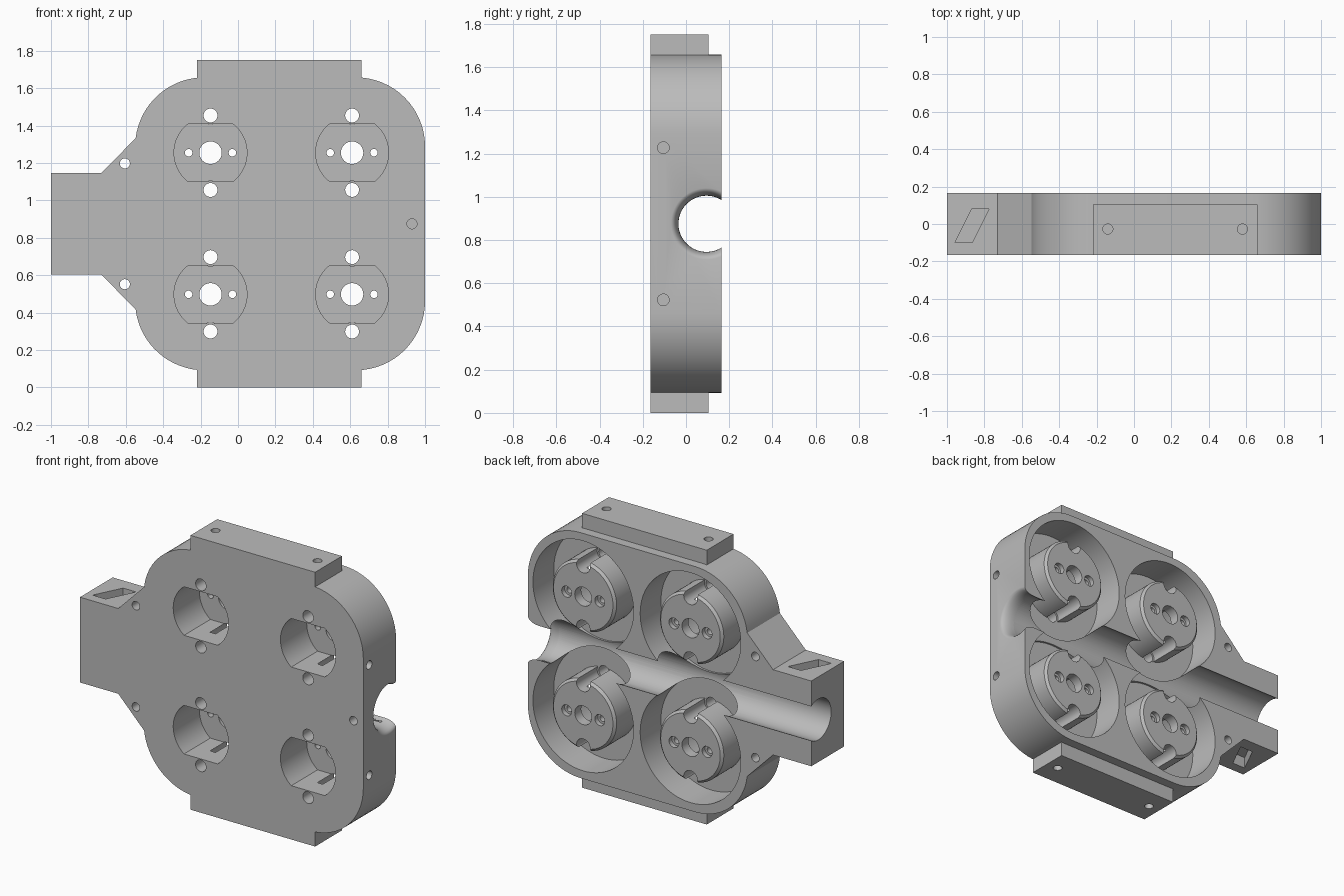
import bpy, bmesh
from math import cos, sin, pi, radians
from mathutils import Matrix, Vector

if "Cube" in bpy.data.objects:
    bpy.data.objects.remove(bpy.data.objects["Cube"], do_unlink=True)

FRONT, BACK, FLOOR = -0.165, 0.165, -0.045
MID_Z = 0.875
HUB_X, HUB_Z = (-0.147, 0.61), (0.498, 1.255)

grey = bpy.data.materials.new("plain_grey")
grey.use_nodes = True
grey.diffuse_color = (0.5, 0.5, 0.5, 1)
grey.node_tree.nodes["Principled BSDF"].inputs["Base Color"].default_value = (0.5, 0.5, 0.5, 1)


def finish(bm, name):
    bmesh.ops.recalc_face_normals(bm, faces=bm.faces)
    mesh = bpy.data.meshes.new(name)
    bm.to_mesh(mesh)
    bm.free()
    mesh.materials.append(grey)
    obj = bpy.data.objects.new(name, mesh)
    bpy.context.collection.objects.link(obj)
    return obj


def prism(name, points, start, end, axis="y"):
    """Extrude an (x, z) outline along y, or an (x, y) outline along z."""
    place = (lambda a, b: (a, start, b)) if axis == "y" else (lambda a, b: (a, b, start))
    bm = bmesh.new()
    face = bm.faces.new([bm.verts.new(place(a, b)) for a, b in points])
    new = bmesh.ops.extrude_face_region(bm, geom=[face])["geom"]
    d = end - start
    move = (0, d, 0) if axis == "y" else (0, 0, d)
    bmesh.ops.translate(bm, vec=move, verts=[v for v in new if isinstance(v, bmesh.types.BMVert)])
    return finish(bm, name)


def rod(name, start, end, radius, segments=32):
    """Cylinder between two points."""
    start, end = Vector(start), Vector(end)
    axis = end - start
    turn = axis.to_track_quat("Z", "Y").to_matrix().to_4x4()
    bm = bmesh.new()
    bmesh.ops.create_cone(bm, cap_ends=True, segments=segments, radius1=radius, radius2=radius,
                          depth=axis.length, matrix=Matrix.Translation((start + end) / 2) @ turn)
    return finish(bm, name)


def lathe(name, profile, centre, axis, segments=72):
    """Revolve a closed (radius, distance) profile about the x or y axis."""
    bm = bmesh.new()
    rings = []
    for i in range(segments):
        c, s = cos(2 * pi * i / segments), sin(2 * pi * i / segments)
        rings.append([bm.verts.new(Vector(centre) + Vector(
            (r * c, d, r * s) if axis == "y" else (d, r * c, r * s))) for r, d in profile])
    n = len(profile)
    for i in range(segments):
        a, b = rings[i], rings[(i + 1) % segments]
        for j in range(n):
            k = (j + 1) % n
            bm.faces.new((a[j], a[k], b[k], b[j]))
    return finish(bm, name)


def arc(cx, cz, radius, start, end, steps=16):
    angles = [radians(start + (end - start) * i / steps) for i in range(steps + 1)]
    return [(cx + radius * cos(a), cz + radius * sin(a)) for a in angles]


def combine(body, tool, operation="DIFFERENCE"):
    mod = body.modifiers.new("shape", "BOOLEAN")
    mod.operation, mod.solver, mod.object = operation, "EXACT", tool
    bpy.ops.object.select_all(action="DESELECT")
    bpy.context.view_layer.objects.active = body
    body.select_set(True)
    bpy.ops.object.modifier_apply(modifier=mod.name)
    bpy.data.objects.remove(tool, do_unlink=True)


# Rounded housing with its neck
R, left, right, low, high = 0.37, -0.55, 1.0, 0.092, 1.658
outline = (arc(left + R, low + R, R, 187, 270) + arc(right - R, low + R, R, 270, 360)
           + arc(right - R, high - R, R, 0, 90) + arc(left + R, high - R, R, 90, 173)
           + [(-0.73, 1.147), (-1, 1.147), (-1, 0.603), (-0.73, 0.603)])
body = prism("housing", outline, FRONT, BACK)

# Mounting tabs above and below
tab = [(-0.22, 0), (0.66, 0), (0.66, 1.75), (-0.22, 1.75)]
combine(body, prism("tabs", tab, FRONT, 0.105), "UNION")

# Cable channel, flared at its left end
r, flare = 0.13, 0.035
combine(body, rod("channel", (-1.1, 0.095, MID_Z), (1.1, 0.095, MID_Z), r, 72))
curve = [(r + flare * (1 - cos(t * pi / 12)), 0.92 + 0.08 * sin(t * pi / 12)) for t in range(7)]
combine(body, lathe("flare", [(0.05, 0.92)] + curve + [(r + flare, 1.05), (0.05, 1.05)],
                    (0, 0.095, MID_Z), "x"))

for x in HUB_X:
    for z in HUB_Z:
        # Round pocket leaving a chamfered hub
        ring = [(0.355, FLOOR), (0.355, 0.2), (0.2, 0.2), (0.21, BACK), (0.225, BACK - 0.015),
                (0.225, FLOOR)]
        combine(body, lathe("pocket", ring, (x, 0, z), "y"))
        # Hollow behind the hub face, with two flats
        hollow = arc(x, z, 0.195, -52.6, 52.6) + arc(x, z, 0.195, 127.4, 232.6)
        combine(body, prism("hollow", hollow, FRONT - 0.1, 0.1))
        # Shaft hole, countersunk screw holes, bolt holes with grooves
        combine(body, rod("shaft_hole", (x, 0, z), (x, 0.3, z), 0.06))
        for side in (-1, 1):
            sx, bz = x + side * 0.117, z + side * 0.199
            combine(body, rod("screw_hole", (sx, 0, z), (sx, 0.3, z), 0.02))
            combine(body, rod("screw_seat", (sx, 0.135, z), (sx, 0.3, z), 0.035))
            combine(body, rod("bolt_hole", (x, -0.3, bz), (x, 0.05, bz), 0.037))
            combine(body, rod("groove", (x, FLOOR + 0.001, bz), (x, 0.3, bz), 0.048))

# Small holes, repeated above and below the middle
for side in (-1, 1):
    z = MID_Z + side * 0.323
    combine(body, rod("neck_hole", (-0.605, -0.3, z), (-0.605, 0.3, z), 0.027))
    z = MID_Z + side * 0.352
    combine(body, rod("side_hole", (0.88, -0.105, z), (1.1, -0.105, z), 0.027))
    for x in (-0.14, 0.58):
        combine(body, rod("tab_hole", (x, -0.027, MID_Z + side * 0.79),
                          (x, -0.027, MID_Z + side), 0.027))
    # Slanted slot in the neck
    slot = [(-0.957, -0.1), (-0.865, -0.1), (-0.775, 0.08), (-0.867, 0.08)]
    combine(body, prism("slot", slot, MID_Z + side * 0.2, MID_Z + side * 0.4, "z"))
combine(body, rod("front_hole", (0.93, -0.3, MID_Z), (0.93, -0.08, MID_Z), 0.027))

bpy.ops.object.select_all(action="DESELECT")
body.select_set(True)
bpy.context.view_layer.objects.active = body
bpy.ops.object.shade_smooth_by_angle(angle=radians(30))
